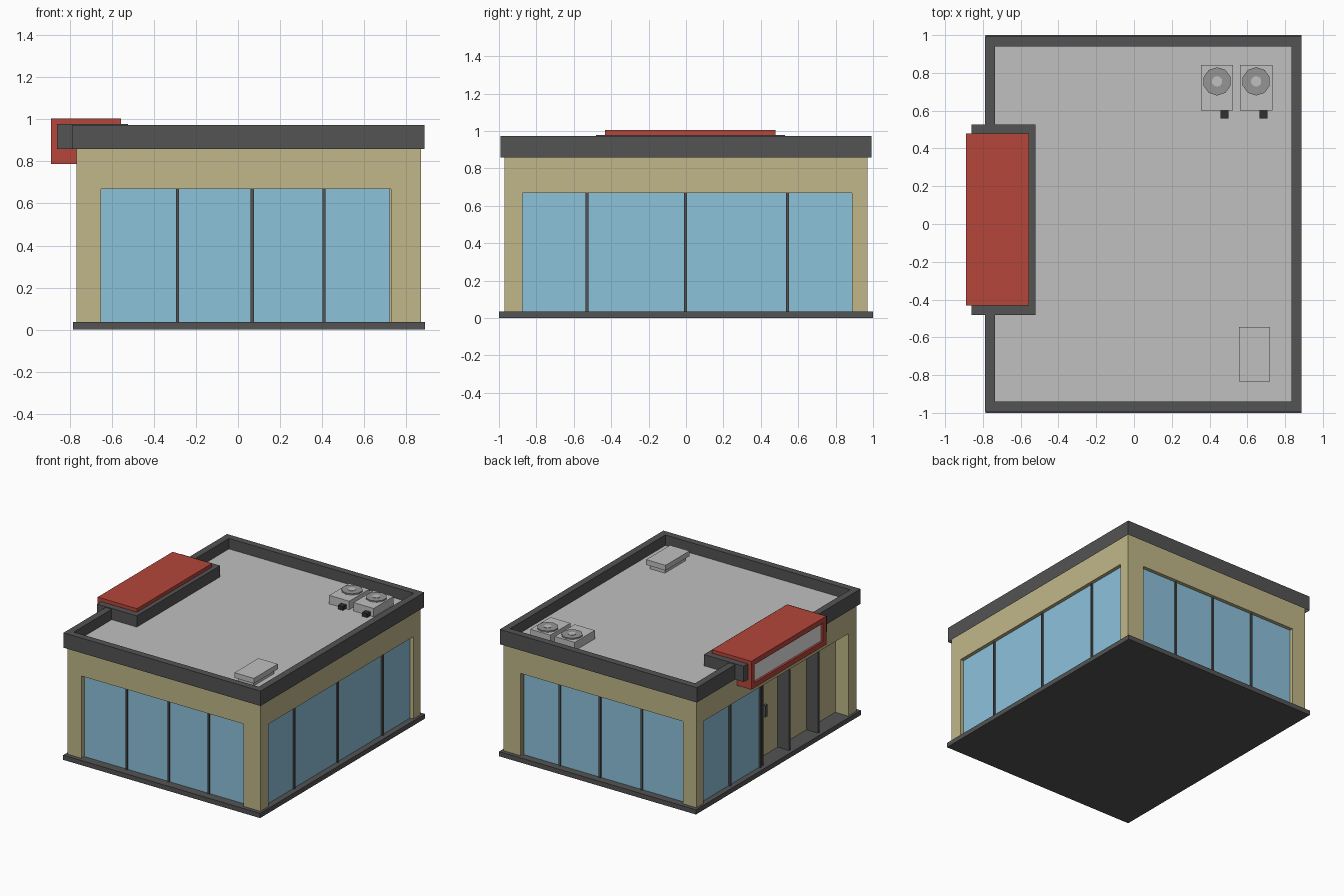
import bpy, bmesh
from mathutils import Vector

if "Cube" in bpy.data.objects:
    bpy.data.objects.remove(bpy.data.objects["Cube"])


def material(name, r, g, b):
    m = bpy.data.materials.new(name)
    m.diffuse_color = (r, g, b, 1)
    m.use_nodes = True
    m.node_tree.nodes["Principled BSDF"].inputs["Base Color"].default_value = m.diffuse_color
    return m


TAN = material("tan_wall", 0.53, 0.475, 0.25)
DARK = material("dark_grey_trim", 0.087, 0.087, 0.087)
GLASS = material("blue_glass", 0.265, 0.54, 0.71)
ROOF = material("roof_grey", 0.53, 0.53, 0.53)
RED = material("sign_red", 0.46, 0.061, 0.042)
PANEL = material("panel_light_grey", 0.78, 0.78, 0.78)
FAN = material("fan_grey", 0.3, 0.3, 0.3)
BLACK = material("black", 0.03, 0.03, 0.03)


def finish(name, bm, *mats):
    me = bpy.data.meshes.new(name)
    bm.to_mesh(me)
    bm.free()
    for m in mats:
        me.materials.append(m)
    ob = bpy.data.objects.new(name, me)
    bpy.context.collection.objects.link(ob)
    return ob


def box_bm(x, y, z):
    bm = bmesh.new()
    bmesh.ops.create_cube(bm, size=1)
    lo, hi = Vector((x[0], y[0], z[0])), Vector((x[1], y[1], z[1]))
    for v in bm.verts:
        v.co = (lo + hi) / 2 + v.co * (hi - lo)
    return bm


def box(name, x, y, z, mat):
    return finish(name, box_bm(x, y, z), mat)


def tray(name, x, y, z, direction, rim, depth, mat, inner, open_back=False):
    """Box with one face inset, sunk and coloured."""
    bm = box_bm(x, y, z)
    bm.normal_update()
    d = Vector(direction)
    face = next(f for f in bm.faces if f.normal.dot(d) > 0.9)
    if open_back:
        bmesh.ops.delete(bm, geom=[f for f in bm.faces if f.normal.dot(d) < -0.9],
                         context='FACES_ONLY')
    bmesh.ops.inset_region(bm, faces=[face], thickness=rim, use_even_offset=True)
    # second inset forms the vertical rim walls
    bmesh.ops.inset_region(bm, faces=[face], thickness=0.0005, use_even_offset=True)
    for v in face.verts:
        v.co -= d * depth
    face.material_index = 1
    return finish(name, bm, mat, inner)


def disc(name, x, y, z, radius, mat, sides=10):
    bm = bmesh.new()
    bmesh.ops.create_cone(bm, cap_ends=True, segments=sides,
                          radius1=radius, radius2=radius, depth=z[1] - z[0])
    bmesh.ops.translate(bm, verts=bm.verts, vec=(x, y, sum(z) / 2))
    return finish(name, bm, mat)


# Building shell
X0, X1, Y0, Y1 = -0.768, 0.87, -0.97, 0.97
BASE, HEAD, ROOF_Z = 0.036, 0.668, 0.892
WX, WY = (-0.652, 0.727), (-0.873, 0.887)
IN, DEEP = 0.045, 0.11
box("floor_slab", (-0.785, 0.888), (-1, 1), (0, BASE), DARK)
walls = box("walls", (X0, X1), (Y0, Y1), (BASE, ROOF_Z - 0.002), TAN)

# Window recesses, one per side, with a deeper one at the entrance
cuts = [
    (WX, (Y0 - 0.1, Y0 + IN)),
    (WX, (Y1 - IN, Y1 + 0.1)),
    ((X1 - IN, X1 + 0.1), WY),
    ((X0 - 0.1, X0 + DEEP), WY),
]
for cx, cy in cuts:
    cutter = box("recess_cutter", cx, cy, (-0.05, HEAD), TAN)
    cutter.hide_render = True
    mod = walls.modifiers.new("recess", 'BOOLEAN')
    mod.operation = 'DIFFERENCE'
    mod.solver = 'EXACT'
    mod.object = cutter
    bpy.context.view_layer.objects.active = walls
    bpy.ops.object.modifier_apply(modifier=mod.name)
    bpy.data.objects.remove(cutter)

# Open the hidden top and bottom of the walls
bm = bmesh.new()
bm.from_mesh(walls.data)
bm.normal_update()
hidden = [f for f in bm.faces if abs(f.normal.z) > 0.9
          and abs(f.calc_center_median().z - HEAD) > 0.1]
bmesh.ops.delete(bm, geom=hidden, context='FACES_ONLY')
bm.to_mesh(walls.data)
bm.free()

# Front and back glazing
Z = (BASE, HEAD)
for side, yw, s, g in (("front", Y0, 1, 0.036), ("back", Y1, -1, 0.028)):
    a, b = sorted((yw + s * g, yw + s * (g + 0.008)))
    box(side + "_glass", WX, (a, b), Z, GLASS)
    a, b = sorted((yw + s * (g - 0.01), yw + s * (g + 0.008)))
    for x in (-0.288, 0.068, 0.408, WX[1] - 0.004):
        w = 0.004 if x > 0.7 else 0.0075
        box(side + "_mullion", (x - w, x + w), (a, b), Z, TAN if x > 0.7 else DARK)

# Right side glazing
box("right_glass", (X1 - 0.036, X1 - 0.028), WY, Z, GLASS)
for y in (-0.53, -0.002, 0.543):
    box("right_mullion", (X1 - 0.036, X1 - 0.017), (y - 0.0075, y + 0.0075), Z, DARK)

# Entrance side: glass on one half, deep posts across the open recess
box("left_glass", (X0 + 0.025, X0 + 0.033), (0.17, WY[1]), Z, GLASS)
for y in (0.535, 0.17, -0.18, -0.53):
    box("entrance_post", (X0 + 0.012, X0 + DEEP), (y - 0.008, y + 0.008), Z, DARK)
box("door_stile", (X0 + 0.02, X0 + 0.04), (0.125, 0.14), Z, DARK)
box("door_handle", (X0, X0 + 0.02), (0.105, 0.135), (0.41, 0.5), DARK)

# Parapet with sunken roof
tray("parapet_and_roof", (-0.788, 0.887), (-0.993, 0.993), (0.858, 0.972),
     (0, 0, 1), 0.052, 0.972 - ROOF_Z, DARK, ROOF, open_back=True)

# Roof sign over the entrance
box("sign_backing", (-0.86, -0.522), (-0.482, 0.528), (0.858, 0.978), DARK)
tray("sign_box", (-0.89, -0.556), (-0.432, 0.478), (0.787, 1.005),
     (-1, 0, 0), 0.04, 0.015, RED, PANEL)

# Rooftop cooling units
for x in (0.44, 0.647):
    box("cooling_unit", (x - 0.085, x + 0.085), (0.6, 0.843), (0.885, 0.957), ROOF)
    disc("fan_ring", x, 0.755, (0.95, 0.967), 0.075, FAN)
    disc("fan_hub", x, 0.755, (0.95, 0.97), 0.028, ROOF)
    box("unit_valve", (x + 0.017, x + 0.06), (0.558, 0.605), (0.895, 0.925), BLACK)

# Roof vent with overhanging lid
box("vent_base", (0.575, 0.7), (-0.815, -0.565), (0.885, 0.93), ROOF)
box("vent_lid", (0.555, 0.72), (-0.835, -0.545), (0.925, 0.965), ROOF)
